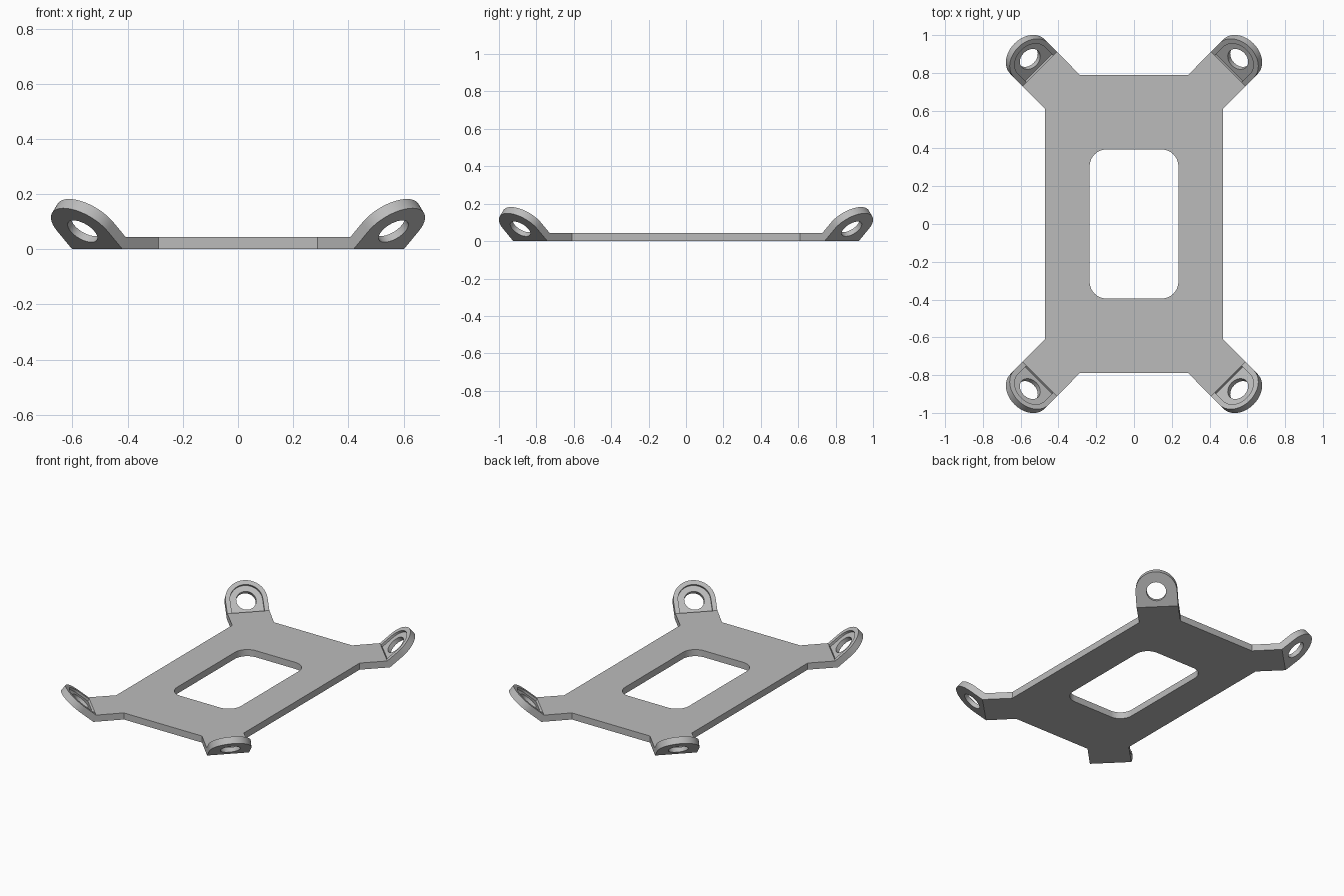
import bpy, bmesh, math
from mathutils import Matrix, Vector

if "Cube" in bpy.data.objects:
    bpy.data.objects.remove(bpy.data.objects["Cube"], do_unlink=True)

THICK = 0.044                 # sheet thickness
TILT = math.radians(40.5)     # upward bend of the ears
HALF = 0.129                  # half width of arms and ears
REACH = 0.1                   # bend to ear hole
BEND = 0.949                  # diagonal distance of the lower bend line
SHIFT = 0.228                 # sideways offset of the arm axis
MITRE = THICK * math.tan(TILT / 2)

grey = bpy.data.materials.new("light grey")
grey.use_nodes = True
grey.diffuse_color = (0.5, 0.5, 0.5, 1)
grey.node_tree.nodes["Principled BSDF"].inputs["Base Color"].default_value = (0.5, 0.5, 0.5, 1)


def prism(name, low, high, z0, z1, matrix=Matrix()):
    """Solid between two matching outlines."""
    bm = bmesh.new()
    a = [bm.verts.new((x, y, z0)) for x, y in low]
    b = [bm.verts.new((x, y, z1)) for x, y in high]
    bm.faces.new(a[::-1])
    bm.faces.new(b)
    for i in range(len(a)):
        j = (i + 1) % len(a)
        bm.faces.new((a[i], a[j], b[j], b[i]))
    bmesh.ops.transform(bm, matrix=matrix, verts=bm.verts)
    bmesh.ops.recalc_face_normals(bm, faces=bm.faces)
    mesh = bpy.data.meshes.new(name)
    bm.to_mesh(mesh)
    bm.free()
    mesh.materials.append(grey)
    obj = bpy.data.objects.new(name, mesh)
    bpy.context.collection.objects.link(obj)
    return obj


def activate(obj):
    bpy.ops.object.select_all(action='DESELECT')
    obj.select_set(True)
    bpy.context.view_layer.objects.active = obj


def cut(obj, cutter):
    activate(obj)
    mod = obj.modifiers.new("cut", 'BOOLEAN')
    mod.operation, mod.solver, mod.object = 'DIFFERENCE', 'EXACT', cutter
    bpy.ops.object.modifier_apply(modifier=mod.name)
    bpy.data.objects.remove(cutter, do_unlink=True)


def arc(cx, cy, r, start, end, steps):
    angles = [math.radians(start + (end - start) * i / steps) for i in range(steps + 1)]
    return [(cx + r * math.cos(t), cy + r * math.sin(t)) for t in angles]


def tongue(base, r):
    return [(base, -r)] + arc(REACH, 0, r, -90, 90, 32) + [(base, r)]


def plate_outline(u):
    """Rectangle with four diagonal arms that end at distance u."""
    tips = [((u - v) / math.sqrt(2), (u + v) / math.sqrt(2))
            for v in (SHIFT - HALF, SHIFT + HALF)]
    quarter = [(0.47, 0.61)] + tips + [(0.288, 0.79)]
    left = quarter + [(-x, y) for x, y in reversed(quarter)]
    return left + [(x, -y) for x, y in reversed(left)]


# Flat plate with mitred arm ends and a rounded window
plate = prism("base_plate", plate_outline(BEND), plate_outline(BEND - MITRE), 0, THICK)
window = []
for k, (sx, sy) in enumerate([(1, 1), (-1, 1), (-1, -1), (1, -1)]):
    window += arc(sx * 0.145, sy * 0.305, 0.09, 90 * k, 90 * k + 90, 12)
cut(plate, prism("window_cutter", window, window, -0.1, 0.2))

# Upturned ear: x runs along the ear, z is its normal
origin = Vector(((BEND - SHIFT) / math.sqrt(2), (BEND + SHIFT) / math.sqrt(2), 0))
frame = (Matrix.Translation(origin) @ Matrix.Rotation(math.radians(45), 4, 'Z')
         @ Matrix.Rotation(-TILT, 4, 'Y'))
ear = prism("mounting_ears", tongue(0, HALF), tongue(MITRE, HALF), 0, THICK, frame)

# Shallow pocket and round hole
pocket = tongue(MITRE, 0.1)
cut(ear, prism("pocket_cutter", pocket, pocket, THICK - 0.015, 0.1, frame))
hole = arc(REACH, 0, 0.061, 0, 348.75, 31)
cut(ear, prism("hole_cutter", hole, hole, -0.1, 0.2, frame))

# Ears on all four corners
mirror = ear.modifiers.new("mirror", 'MIRROR')
mirror.use_axis = (True, True, False)
mirror.use_mirror_merge = False
activate(ear)
bpy.ops.object.modifier_apply(modifier=mirror.name)

for obj in (plate, ear):
    activate(obj)
    bpy.ops.object.shade_smooth_by_angle(angle=math.radians(30))
